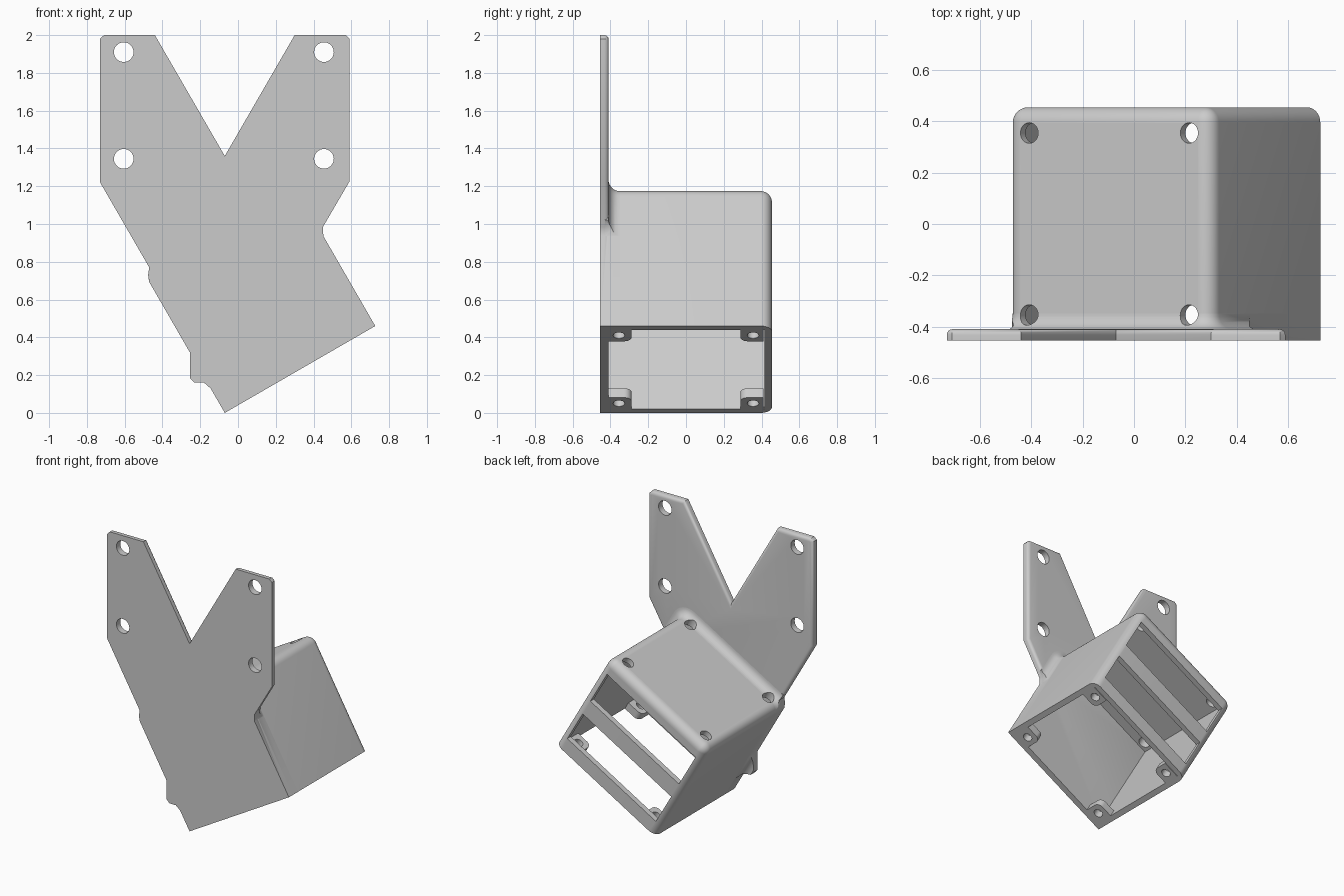
import bpy, bmesh, math
from mathutils import Vector

if "Cube" in bpy.data.objects:
    bpy.data.objects.remove(bpy.data.objects["Cube"])

grey = bpy.data.materials.new("light_grey")
grey.use_nodes = True
grey.diffuse_color = (0.6, 0.6, 0.6, 1)
grey.node_tree.nodes["Principled BSDF"].inputs["Base Color"].default_value = (0.6, 0.6, 0.6, 1)

C, S = math.cos(math.radians(30)), 0.5
W, H, R = 0.92, 0.85, 0.06          # housing width, height, edge radius
FRONT, BACK, PLATE = -0.455, 0.455, -0.41
WALL = 0.04


def tilt(u, y, v):
    """Housing coordinates (30 degrees tilted) to world."""
    return Vector((-0.07 + C * u - S * v, y, S * u + C * v))


def uv(u, v):
    p = tilt(u, 0, v)
    return (p.x, p.z)


def untilt(co):
    x, z = co.x + 0.07, co.z
    return C * x + S * z, -S * x + C * z


def loft(name, rings):
    """Closed solid through rings of equal point count."""
    bm = bmesh.new()
    rows = [[bm.verts.new(p) for p in ring] for ring in rings]
    n = len(rows[0])
    for a, b in zip(rows, rows[1:]):
        for i in range(n):
            j = (i + 1) % n
            bm.faces.new((a[i], a[j], b[j], b[i]))
    bm.faces.new(rows[0])
    bm.faces.new(rows[-1])
    bmesh.ops.recalc_face_normals(bm, faces=bm.faces)
    mesh = bpy.data.meshes.new(name)
    bm.to_mesh(mesh)
    bm.free()
    mesh.materials.append(grey)
    ob = bpy.data.objects.new(name, mesh)
    bpy.context.collection.objects.link(ob)
    return ob


def block(name, u, y, v):
    return loft(name, [[tilt(a, b, c) for a, b in
                        ((u[0], y[0]), (u[1], y[0]), (u[1], y[1]), (u[0], y[1]))] for c in v])


def circle(r, n=32):
    return [(r * math.cos(math.tau * i / n), r * math.sin(math.tau * i / n)) for i in range(n)]


def drill(name, u, y, v, r):
    return loft(name, [[tilt(u + a, y + b, c) for a, b in circle(r)] for c in v])


def boolean(ob, tools, op="DIFFERENCE"):
    bpy.context.view_layer.objects.active = ob
    for tool in tools:
        m = ob.modifiers.new("cut", "BOOLEAN")
        m.operation, m.solver, m.object = op, "EXACT", tool
        bpy.ops.object.modifier_apply(modifier=m.name)


def arch(y, d):
    """Housing section inset by d, with rounded upper corners."""
    r = max(R - d, 0.003)
    pts = [(d, 0), (W - d, 0)]
    for cu, start in ((W - d - r, 0), (d + r, 90)):
        for k in range(9):
            a = math.radians(start + k * 90 / 8)
            pts.append((cu + r * math.cos(a), H - d - r + r * math.sin(a)))
    return [tilt(u, y, v) for u, v in pts]


arc = [math.radians(90 * k / 8) for k in range(9)]

# Mounting plate with two arms
outline = [uv(0, 0), uv(W, 0), uv(W, 0.55), (0.45, 0.985), (0.59, 1.225), (0.59, 1.98),
           (0.57, 2), (0.30, 2), (-0.07, 1.36), (-0.44, 2), (-0.71, 2), (-0.73, 1.98),
           (-0.73, 1.22), (-0.47, 0.77), (-0.476, 0.73), uv(0, 0.8), uv(0, 0.37),
           (-0.255, 0.185), (-0.232, 0.16), (-0.18, 0.16), uv(0, 0.15)]
plate = loft("mounting_plate", [[Vector((x, y, z)) for x, z in outline] for y in (FRONT, PLATE)])


def on_housing(edge):
    a, b = (untilt(v.co) for v in edge.verts)
    return any(abs(a[i] - t) < 0.005 and abs(b[i] - t) < 0.005
               for i, t in ((0, 0), (0, W), (1, 0)))


# Round the rear rim of the plate where it stands clear of the housing
bm = bmesh.new()
bm.from_mesh(plate.data)
rim = [e for e in bm.edges if all(v.co.y > PLATE - 0.001 for v in e.verts) and not on_housing(e)]
bmesh.ops.bevel(bm, geom=rim, offset=0.022, segments=4, profile=0.5,
                affect="EDGES", clamp_overlap=False)
bm.to_mesh(plate.data)
bm.free()
cutters = [loft("plate_hole", [[Vector((x + a, y, z + b)) for a, b in circle(0.052)]
                               for y in (-0.6, -0.3)])
           for x in (-0.605, 0.455) for z in (1.345, 1.91)]
boolean(plate, cutters)

# Housing shell and the fillet that blends it into the plate
housing = loft("housing", [arch(PLATE + R, 0)] +
               [arch(BACK - R + R * math.sin(a), R - R * math.cos(a)) for a in arc])
fillet = loft("plate_fillet", [arch(PLATE - 0.02, -R)] +
              [arch(PLATE + R - R * math.cos(a), R * math.sin(a) - R) for a in arc])
clip = loft("fillet_clip", [[Vector((x, y, z)) for x, z in outline] for y in (-0.6, 0)])
boolean(fillet, [clip], "INTERSECT")

# Cavity open at the bottom, and four access holes in the roof
posts = [(u, y) for u in (0.1, W - 0.1) for y in (-0.355, 0.355)]
cavity = block("cavity", (WALL, W - WALL), (-0.6, BACK - WALL), (-0.2, H - WALL))
access = [drill("access_hole", u, y, (0.7, 1.1), 0.04) for u, y in posts]
windows = [block("window", (0.05, 0.87), (0.3, 0.6), v) for v in ((0.10, 0.345), (0.47, 0.735))]
boolean(housing, [cavity] + access + windows)
boolean(fillet, [cavity] + access)
cutters += [clip, cavity] + access + windows

# Screw lugs in the corners of the open end
lugs = []
for u, y in posts:
    su, sy = (1 if u < W / 2 else -1), (1 if y < 0 else -1)
    u0 = WALL if su > 0 else W - WALL
    y0 = PLATE * sy
    size, r = 0.122, 0.04
    shape = [(0, 0), (size, 0)]
    shape += [(size - r + r * math.cos(a), size - r + r * math.sin(a)) for a in arc]
    shape += [(0, size)]
    lug = loft("screw_lug", [[tilt(u0 + su * a, y0 + sy * b, v) for a, b in shape]
                             for v in (0, 0.057)])
    hole = drill("screw_hole", u, y, (-0.1, 0.2), 0.031)
    boolean(lug, [hole])
    cutters.append(hole)
    lugs.append(lug)

for c in cutters:
    bpy.data.objects.remove(c)

# Smooth the rounded edges, keep the corners sharp
bpy.ops.object.select_all(action="DESELECT")
for ob in [plate, housing, fillet] + lugs:
    ob.select_set(True)
bpy.context.view_layer.objects.active = housing
bpy.ops.object.shade_smooth_by_angle(angle=math.radians(35))
